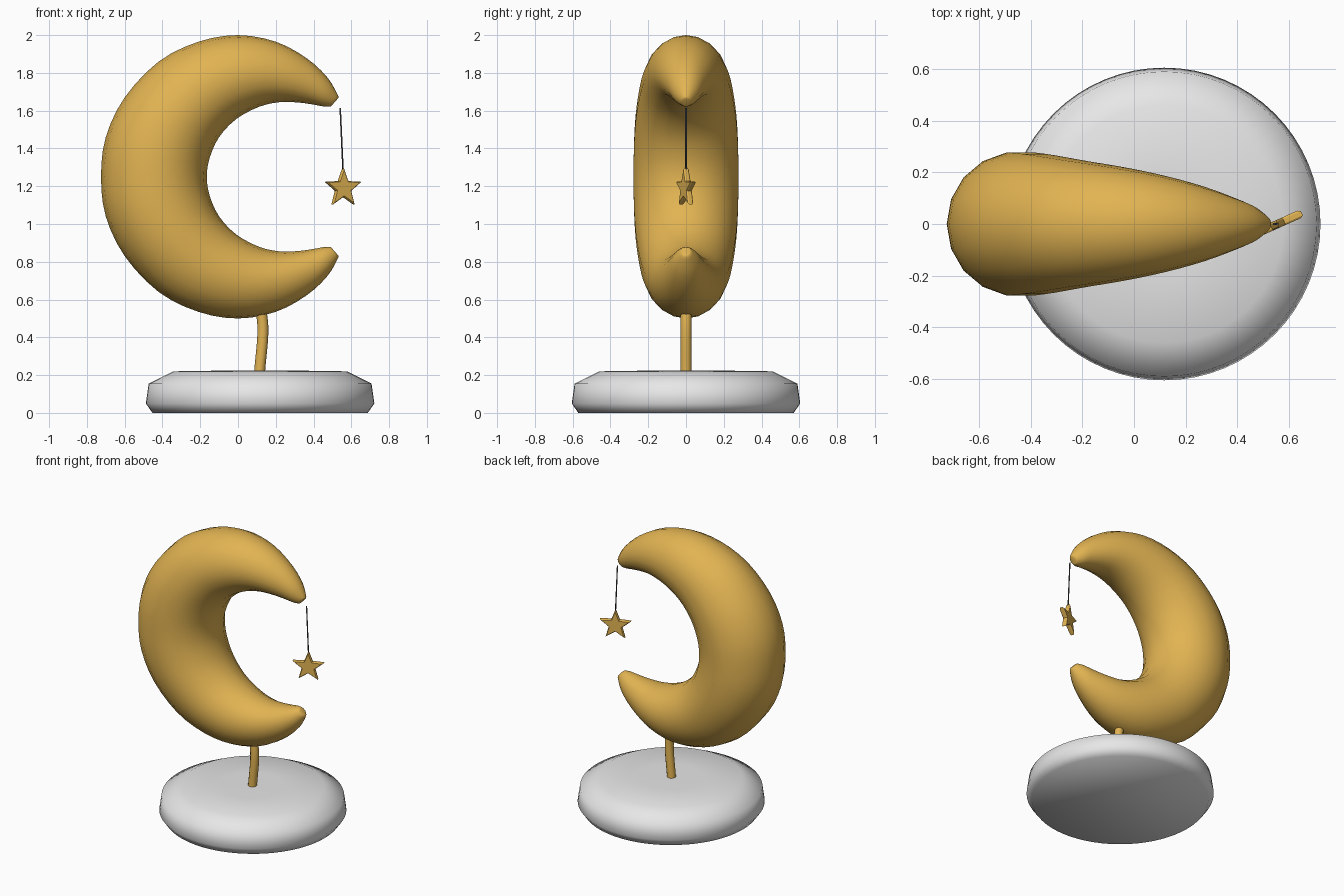
import bpy, bmesh, math
from mathutils import Vector, Matrix

if "Cube" in bpy.data.objects:
    bpy.data.objects.remove(bpy.data.objects["Cube"], do_unlink=True)


def material(name, color):
    mat = bpy.data.materials.new(name)
    mat.use_nodes = True
    mat.diffuse_color = (*color, 1)
    mat.node_tree.nodes["Principled BSDF"].inputs["Base Color"].default_value = (*color, 1)
    return mat


gold = material("warm gold", (0.76, 0.455, 0.085))
white = material("pale grey", (0.8, 0.8, 0.8))
dark = material("dark thread", (0.09, 0.09, 0.1))


def finish(bm, name, mat, smooth=True):
    bmesh.ops.recalc_face_normals(bm, faces=bm.faces)
    mesh = bpy.data.meshes.new(name)
    bm.to_mesh(mesh)
    bm.free()
    mesh.materials.append(mat)
    for poly in mesh.polygons:
        poly.use_smooth = smooth
    obj = bpy.data.objects.new(name, mesh)
    bpy.context.collection.objects.link(obj)
    return obj


def loft(bm, rings):
    """Skin a list of closed point rings and cap both ends."""
    rows = [[bm.verts.new(p) for p in ring] for ring in rings]
    n = len(rows[0])
    for a, b in zip(rows, rows[1:]):
        for i in range(n):
            j = (i + 1) % n
            bm.faces.new((a[i], a[j], b[j], b[i]))
    bm.faces.new(rows[0])
    bm.faces.new(rows[-1])


def spline(points, steps):
    """Smooth curve through points of any dimension."""
    out = []
    for i in range(1, len(points) - 2):
        p0, p1, p2, p3 = points[i - 1:i + 3]
        for s in range(steps):
            t = s / steps
            out.append([0.5 * (2 * b + (c - a) * t + (2 * a - 5 * b + 4 * c - d) * t * t
                               + (3 * b - a - 3 * c + d) * t ** 3)
                        for a, b, c, d in zip(p0, p1, p2, p3)])
    out.append(list(points[-2]))
    return out


# Crescent: outer x, outer z, inner x, inner z, half depth, from middle to tip
MID_Z = 1.25
half = [
    (-0.725, 0, -0.165, 0, 0.281),
    (-0.70, 0.21, -0.15, 0.10, 0.28),
    (-0.60, 0.42, -0.10, 0.21, 0.27),
    (-0.42, 0.61, -0.01, 0.305, 0.247),
    (-0.21, 0.715, 0.11, 0.37, 0.22),
    (0.0, 0.75, 0.22, 0.395, 0.187),
    (0.20, 0.715, 0.32, 0.393, 0.147),
    (0.36, 0.63, 0.40, 0.382, 0.105),
    (0.47, 0.53, 0.455, 0.372, 0.07),
    (0.525, 0.44, 0.487, 0.372, 0.035),
    (0.531, 0.417, 0.495, 0.376, 0.02),
]
stations = [(a, -b, c, -d, e) for a, b, c, d, e in half[:0:-1]] + half
stations = spline([stations[0]] + stations + [stations[-1]], 3)
SIDES = 18
rings = []
for ox, oz, ix, iz, depth in stations:
    outer, inner = Vector((ox, 0, oz + MID_Z)), Vector((ix, 0, iz + MID_Z))
    centre, arm = (outer + inner) / 2, (outer - inner) / 2
    angles = [math.tau * k / SIDES for k in range(SIDES)]
    rings.append([centre + arm * math.cos(a) + Vector((0, depth * math.sin(a), 0))
                  for a in angles])
bm = bmesh.new()
loft(bm, rings)
finish(bm, "crescent_moon", gold)

# Rounded base
BASE_X = 0.117
profile = [(0.57, 0), (0.605, 0.05), (0.59, 0.155), (0.46, 0.22), (0.2, 0.224)]
bm = bmesh.new()
loft(bm, [[(BASE_X + r * math.cos(math.tau * k / 64), r * math.sin(math.tau * k / 64), z)
           for k in range(64)] for r, z in profile])
finish(bm, "base", white)


def tube(name, path, radius, sides, mat):
    bm = bmesh.new()
    loft(bm, [[(x + radius * math.cos(math.tau * k / sides),
                radius * math.sin(math.tau * k / sides), z)
               for k in range(sides)] for x, z in path])
    return finish(bm, name, mat)


# Bent stem and hanging thread
stem = [(0.114, 0.2), (0.117, 0.25), (0.128, 0.36), (0.132, 0.44), (0.128, 0.5), (0.118, 0.56)]
tube("stem", spline([stem[0]] + stem + [stem[-1]], 3), 0.029, 12, gold)
tube("thread", [(0.541, 1.615), (0.556, 1.285)], 0.004, 8, dark)

# Five-pointed star, turned about the vertical
bm = bmesh.new()
outline = []
for k in range(10):
    r = 0.108 if k % 2 == 0 else 0.046
    a = math.tau * k / 10
    outline.append((r * math.sin(a), r * math.cos(a)))
loft(bm, [[(x * s, y, z * s) for x, z in outline]
          for y, s in ((-0.016, 0.88), (-0.009, 1), (0.009, 1), (0.016, 0.88))])
bm.transform(Matrix.Translation((0.556, 0, 1.19)) @ Matrix.Rotation(math.radians(24), 4, "Z"))
finish(bm, "star", gold, smooth=False)
